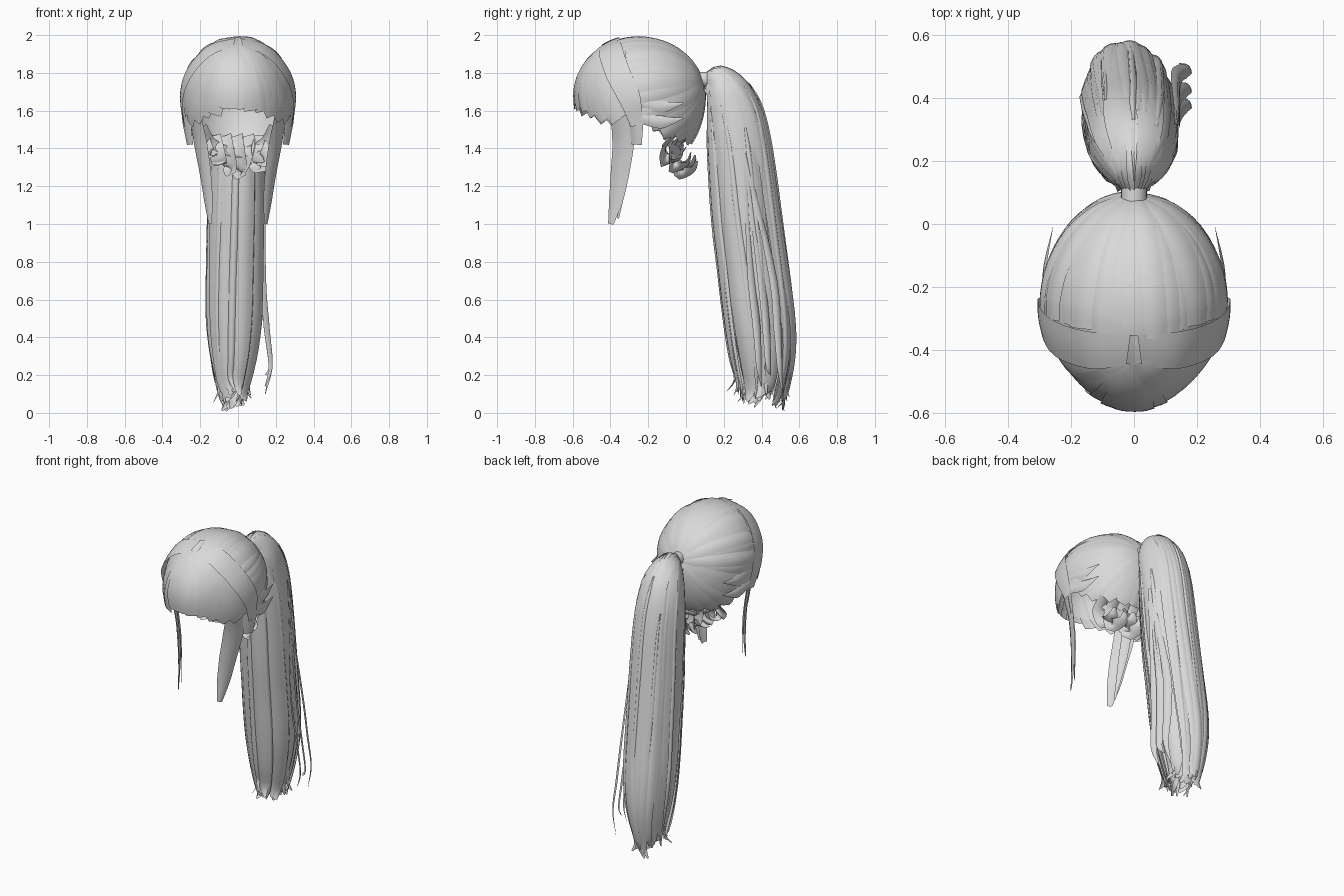
import bpy, bmesh, math, random
from mathutils import Vector as V

random.seed(4)
rnd = random.uniform
cube = bpy.data.objects.get("Cube")
if cube:
    bpy.data.objects.remove(cube, do_unlink=True)

hair = bpy.data.materials.new("pale grey hair")
hair.use_nodes = True
hair.diffuse_color = (0.7, 0.7, 0.7, 1)
hair.node_tree.nodes["Principled BSDF"].inputs["Base Color"].default_value = (0.7, 0.7, 0.7, 1)


def make(name, grids):
    """Join grids (rows of points) into one smooth object."""
    bm = bmesh.new()
    for grid in grids:
        rows = [[bm.verts.new(p) for p in row] for row in grid]
        for a, b in zip(rows, rows[1:]):
            for i in range(len(a) - 1):
                bm.faces.new((a[i], a[i + 1], b[i + 1], b[i]))
    bmesh.ops.remove_doubles(bm, verts=bm.verts, dist=0.0002)
    for f in bm.faces:
        f.smooth = True
    mesh = bpy.data.meshes.new(name)
    bm.to_mesh(mesh)
    bm.free()
    mesh.materials.append(hair)
    ob = bpy.data.objects.new(name, mesh)
    bpy.context.collection.objects.link(ob)


def spline(pts, u):
    """Smooth curve through points, u from 0 to 1."""
    x = u * (len(pts) - 1)
    i = min(int(x), len(pts) - 2)
    f = x - i
    b, c = pts[i], pts[i + 1]
    a = pts[i - 1] if i else b * 2 - c
    d = pts[i + 2] if i + 2 < len(pts) else c * 2 - b
    return (b * 2 + (c - a) * f + (a * 2 - b * 5 + c * 4 - d) * f * f
            + (b * 3 - a - c * 3 + d) * f ** 3) * 0.5


def lock(pts, normal, width, taper, curve=0.01, n=18, lift=0.0):
    """Ribbon along points, bowed across its width; normal is a function of the point."""
    path = [spline(pts, i / n) for i in range(n + 1)]
    grid = []
    for i, p in enumerate(path):
        t = path[min(i + 1, n)] - path[max(i - 1, 0)]
        nor = normal(p)
        side = t.cross(nor).normalized()
        x = i / n * (len(taper) - 1)
        k = min(int(x), len(taper) - 2)
        w = taper[k] + (taper[k + 1] - taper[k]) * (x - k)
        grid.append([p + nor * (lift - curve * w * v * v) + side * width * w * v
                     for v in (-1, -0.5, 0, 0.5, 1)])
    return grid


# Head form that the combed hair lies on, narrowing toward the brow
C = V((0, -0.25, 1.68))


def radii(z):
    return V((0.3, 0.35, 0.315 if z > 0 else 0.42))


def pinch(p):
    return V((p.x * (1 - 0.27 * max(0, (C.y - p.y) / 0.35) ** 2), p.y, p.z))


def onto(p):
    d = V(p) - C
    r = radii(d.z)
    return pinch(C + d / V((d.x / r.x, d.y / r.y, d.z / r.z)).length)


def head_normal(p):
    d = p - C
    r = radii(d.z)
    return V((d.x / r.x ** 2, d.y / r.y ** 2, d.z / r.z ** 2)).normalized()


def arc(a, b, n=6):
    a, b = V(a), V(b)
    return [onto(a.lerp(b, i / n)) for i in range(n + 1)]


# Under-layer, open at the face and neck
cap = []
for j in range(17):
    row = []
    for i in range(49):
        th = 2 * math.pi * i / 48
        rim = 1.65 - 0.2 * (1 + math.cos(th)) / 2
        low = math.asin((rim - C.z) / 0.42)
        e = math.pi / 2 + (low - math.pi / 2) * j / 16
        r = radii(math.sin(e)) * 0.98
        row.append(pinch(C + V((r.x * math.cos(e) * math.sin(th),
                                r.y * math.cos(e) * math.cos(th), r.z * math.sin(e)))))
    cap.append(row)
make("under_layer", [cap])

# Combed-back locks gathered into the tie
KNOT = (0, 0.1, 1.76)
combed = []
for i in range(17):
    b = math.radians(-92 + 11.5 * i + rnd(-3, 3))
    end = (0.3 * math.sin(b), -0.39 + 0.1 * abs(math.sin(b)), C.z + 0.3 * math.cos(b))
    combed.append(lock(arc(KNOT, end), head_normal, rnd(0.036, 0.056), (0.2, 0.85, 1, 1, 0.9),
                       rnd(0.006, 0.01), lift=rnd(-0.003, 0.004)))
for s in (-1, 1):
    for x, y, z in ((0.3, -0.25, 1.56), (0.28, -0.18, 1.51), (0.25, -0.12, 1.46),
                    (0.19, -0.03, 1.43), (0.11, 0.02, 1.41), (0.03, 0.04, 1.41)):
        combed.append(lock(arc(KNOT, (s * x, y, z)), head_normal, rnd(0.05, 0.06),
                           (0.2, 0.8, 1, 1, 0.55), rnd(0.004, 0.01), lift=rnd(-0.002, 0.006)))
make("combed_locks", combed)

# Wide swept bands over the crown and the fringe below them
bands, fringe = [], []
for s in (-1, 1):
    sweep = [onto((s * x, y, z)) for x, y, z in
             ((-0.02, -0.4, 1.97), (0.15, -0.4, 1.92), (0.26, -0.36, 1.8),
              (0.3, -0.3, 1.67), (0.285, -0.26, 1.52))]
    bands.append(lock(sweep, head_normal, 0.066, (0.75, 1, 1, 0.9, 0.5), 0.005, lift=0.009))
    for x, y, z, w in ((0.03, -0.6, 1.62, 0.045), (0.09, -0.57, 1.61, 0.05),
                       (0.15, -0.53, 1.59, 0.05), (0.2, -0.48, 1.57, 0.055),
                       (0.24, -0.43, 1.55, 0.055), (0.27, -0.36, 1.54, 0.055)):
        fringe.append(lock(arc((s * 0.01, -0.44, 1.95), (s * x, y, z + rnd(-0.015, 0.01))),
                           head_normal, w, (0.25, 0.8, 1, 1, rnd(0.5, 0.8)),
                           rnd(0.005, 0.009), lift=rnd(-0.003, 0.004)))
make("crown_bands", bands)
make("fringe", fringe)

# Long face locks, short temple wisps and flyaway tips on both sides
face, temple = [], []
for s in (-1, 1):
    def out(p, s=s):
        return V((s * 0.87, -0.5, 0.1)).normalized()

    def flat(p, s=s):
        return V((s, 0, 0))

    face.append(lock([V((s * x, y, z)) for x, y, z in
                      ((0.25, -0.36, 1.64), (0.215, -0.34, 1.45), (0.185, -0.355, 1.28),
                       (0.165, -0.375, 1.13), (0.15, -0.4, 1.0))],
                     out, 0.068, (0.9, 1, 0.85, 0.65, 0.25), 0.015))
    face.append(lock([V((s * x, y, z)) for x, y, z in
                      ((0.24, -0.32, 1.6), (0.19, -0.325, 1.3), (0.155, -0.36, 1.03))],
                     out, 0.035, (1, 0.8, 0.15)))
    temple.append(lock([V((s * x, y, z)) for x, y, z in
                        ((0.295, -0.28, 1.65), (0.28, -0.27, 1.54), (0.26, -0.265, 1.42))],
                       out, 0.045, (0.7, 1, 0.7)))
    for z in (1.64, 1.56):
        temple.append(lock([V((s * 0.295, -0.24, z)), V((s * 0.287, -0.13, z - 0.02)),
                            V((s * 0.258, -0.01, z))], flat, 0.035, (0.8, 1, 0.05)))
make("face_locks", face)
make("temple_wisps", temple)

# Loose curls at the nape
curls = []
for i in range(7):
    x = -0.18 + 0.06 * i
    y = 0.02 - 2.2 * x * x
    low = 1.27 + 1.8 * x * x + rnd(0, 0.04)
    pts = [V((x, y, 1.47)), V((x * 0.95, y - 0.06, 1.4)),
           V((x * 0.85 + rnd(-0.02, 0.02), y - 0.05, low)),
           V((x * 0.75, y + 0.02, low + 0.01)), V((x * 0.75, y + 0.04, low + 0.06))]
    tilt = V((rnd(-0.5, 0.5), 0.8, -0.5)).normalized()
    curls.append(lock(pts, lambda p: tilt, 0.042, (0.7, 1, 1, 0.8, 0.3)))
for s in (-1, 1):
    pts = [V((s * 0.19, -0.13, 1.51)), V((s * 0.13, -0.07, 1.42)),
           V((0, -0.03, 1.37)), V((-s * 0.08, 0, 1.4))]
    curls.append(lock(pts, lambda p: V((0, 0.9, -0.4)).normalized(), 0.028, (1, 1, 0.9, 0.3)))
make("nape_curls", curls)

# Hair tie
bpy.ops.mesh.primitive_cylinder_add(vertices=24, radius=0.041, depth=0.045,
                                    location=(0, 0.092, 1.765),
                                    rotation=(math.pi / 2, 0, 0))
tie = bpy.context.object
tie.name = "hair_tie"
tie.data.materials.append(hair)
bpy.ops.object.shade_smooth_by_angle()

# Ponytail rings: outer y z, inner y z, half width, centre x
RINGS = [V(r) for r in (
    (.10, 1.795, .10, 1.735, .03, 0), (.19, 1.825, .115, 1.70, .075, 0),
    (.30, 1.78, .11, 1.60, .115, 0), (.39, 1.66, .11, 1.45, .14, -.005),
    (.45, 1.45, .115, 1.30, .15, -.005), (.50, 1.10, .135, 1.0, .155, -.01),
    (.54, .80, .165, .75, .155, -.015), (.575, .50, .20, .45, .15, -.02),
    (.57, .28, .235, .25, .115, -.025), (.52, .07, .27, .12, .075, -.03))]


def tail(a, t, k=1.0):
    r = spline(RINGS, t)
    outer, inner = V((r[5], r[0], r[1])), V((r[5], r[2], r[3]))
    return (outer + inner) / 2 + ((outer - inner) / 2 * math.cos(a)
                                  + V((r[4] * math.sin(a), 0, 0))) * k


def tail_normal(p):
    t = min((i / 40 for i in range(41)),
            key=lambda u: (tail(0, u, 0) - p).length)
    d = p - tail(0, t, 0)
    return V((d.x, d.y, d.z * 0.4)).normalized()


make("ponytail_core", [[[tail(2 * math.pi * i / 32, 0.88 * j / 36,
                              0.96 - 0.45 * max(0, j - 18) / 18)
                         for i in range(33)] for j in range(37)]])


def tail_lock(a, twist, start, end, k, width, flare=0.0):
    pts = [tail(a + twist * u, start + (end - start) * u, k + flare * u * u) for u in
           (i / 9 for i in range(10))]
    tip = pts[-1] + V((rnd(-0.035, 0.03), rnd(-0.05, 0.01), rnd(-0.07, -0.05)))
    tip.z = max(tip.z, 0.005)
    return lock(pts + [tip], tail_normal, width,
                (0.25, 0.7, 1, 1, 1, 0.95, 0.9, 0.75, 0.15), 0.014, 30)


# Broad locks all round, fuller inner locks, a loose rear bundle, then thin strands
make("ponytail_locks", [tail_lock(2 * math.pi * i / 20 + rnd(-0.1, 0.1), rnd(-0.5, 0.1), 0,
                                  rnd(0.94, 1.0), rnd(0.95, 1.01), rnd(0.042, 0.06),
                                  rnd(-0.12, 0.02))
                        for i in range(20)])
make("inner_locks", [tail_lock(2 * math.pi * i / 12, rnd(-0.4, 0.2), 0.25, rnd(0.93, 1.0),
                               0.85, 0.045, -0.2) for i in range(12)])
make("rear_bundle", [tail_lock(-0.9 + 0.2 * i, rnd(-0.3, 0.2), 0.3, rnd(0.95, 1.0),
                               0.98, 0.035, rnd(0.03, 0.14)) for i in range(8)])
make("ponytail_strands", [tail_lock(2 * math.pi * i / 10, rnd(-0.5, 0.2), rnd(0.2, 0.4),
                                    rnd(0.94, 1.0), rnd(1.0, 1.02), rnd(0.016, 0.026))
                          for i in range(10)])

# Stray wisps swinging out to the side near the tips
strays = []
for y, z in ((0.38, 0.14), (0.43, 0.2), (0.49, 0.1)):
    pts = [tail(1.4, 0.45), V((0.14, y - 0.03, 0.75)), V((0.16, y, 0.45)),
           V((0.178, y + 0.01, 0.25)), V((0.145, y + 0.02, z))]
    strays.append(lock(pts, lambda p: V((0.8, 0.6, 0)).normalized(), 0.026,
                       (0.4, 1, 1, 0.7, 0.1)))
make("stray_wisps", strays)
